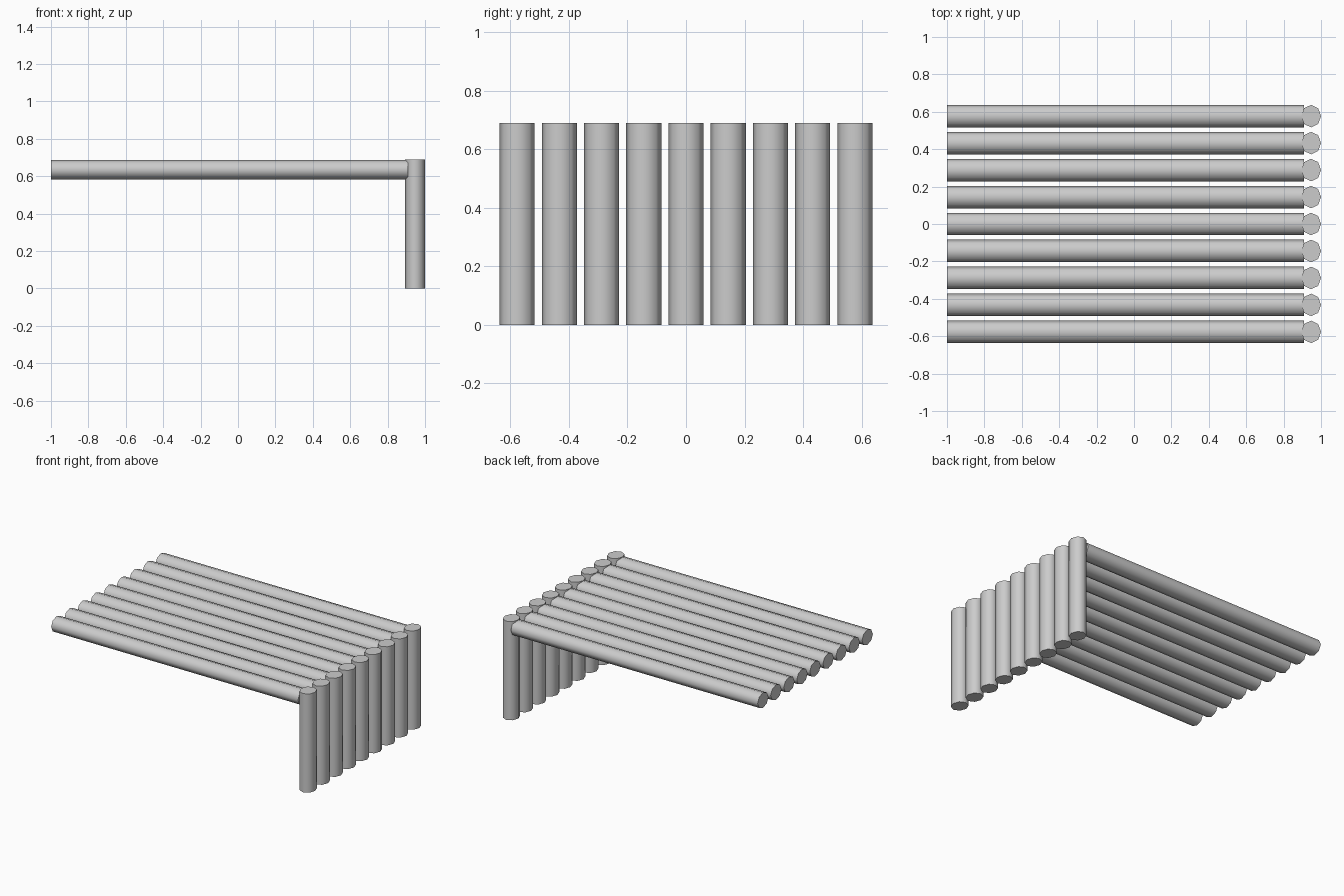
import bpy, math
from mathutils import Matrix

if "Cube" in bpy.data.objects:
    bpy.data.objects.remove(bpy.data.objects["Cube"])

SIDES = 8
COUNT, PITCH = 9, 0.1442
R_THIN, R_WIDE = 0.053, 0.060   # logs are slightly flattened, wide along y
TOP = 0.69


def log(name, length, matrix):
    """Low-sided smooth log, scaled to an oval section, then placed."""
    bpy.ops.mesh.primitive_cylinder_add(vertices=SIDES, radius=1, depth=length)
    ob = bpy.context.object
    ob.name = name
    ob.data.transform(Matrix.Diagonal((R_THIN, R_WIDE, 1, 1)))
    ob.data.transform(matrix)
    bpy.ops.object.shade_smooth_by_angle(angle=math.radians(60))


for i in range(COUNT):
    y = (i - (COUNT - 1) / 2) * PITCH
    # upright log at the right end
    log(f"post_{i + 1}", TOP, Matrix.Translation((1 - R_THIN, y, TOP / 2)))
    # horizontal log running from the free end into the post
    end = 0.91
    log(f"deck_log_{i + 1}", end + 1,
        Matrix.Translation(((end - 1) / 2, y, TOP - R_THIN - 0.002))
        @ Matrix.Rotation(math.pi / 2, 4, 'Y'))
